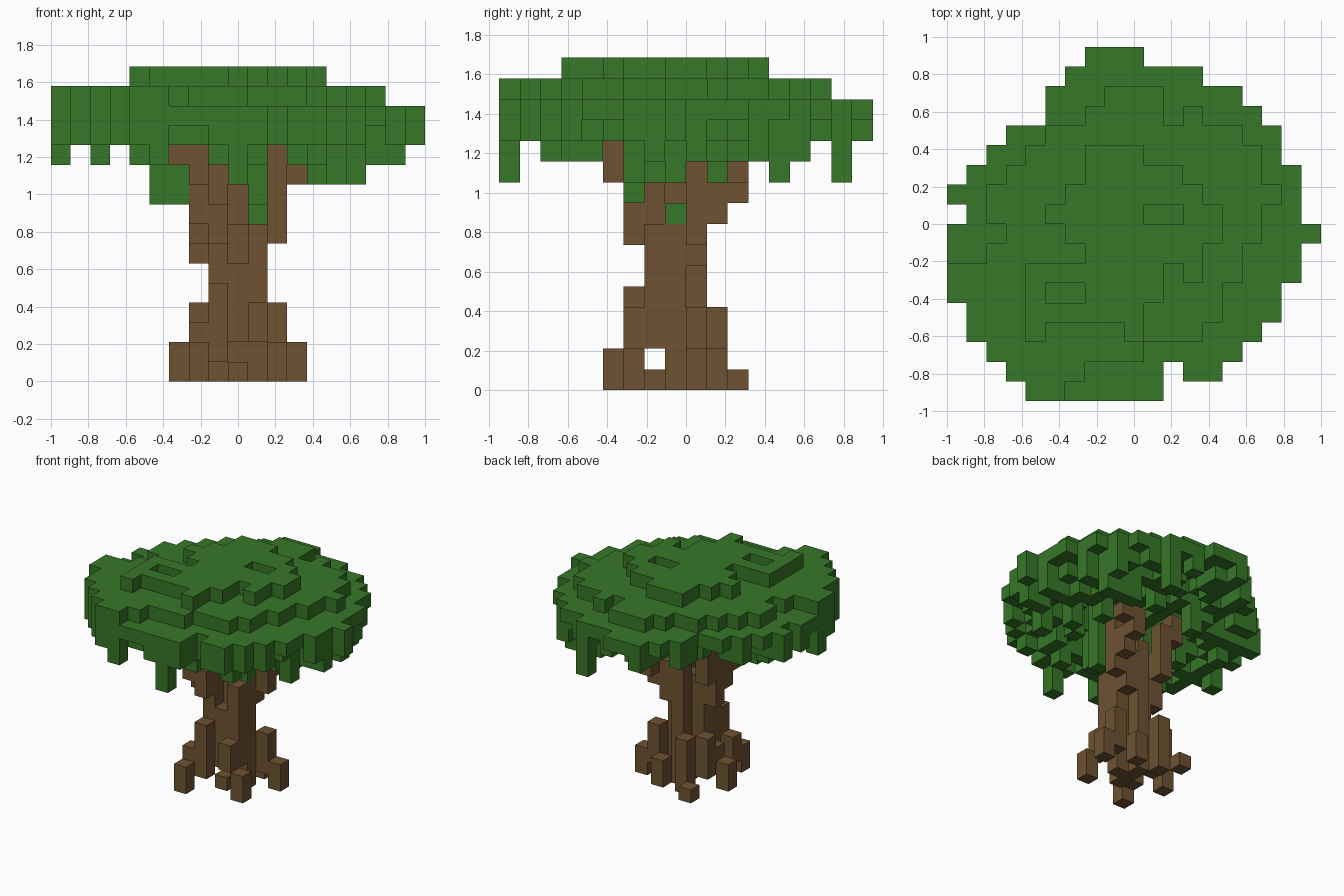
import bpy
import bmesh
import random
from mathutils import Vector

random.seed(7)
if "Cube" in bpy.data.objects:
    bpy.data.objects.remove(bpy.data.objects["Cube"], do_unlink=True)

S = 2 / 19                                  # edge length of one block
ORIGIN = Vector((-1, -9 * S, 0))
DIRS = [Vector(d) for d in ((1, 0, 0), (-1, 0, 0), (0, 1, 0),
                            (0, -1, 0), (0, 0, 1), (0, 0, -1))]


def material(name, color):
    mat = bpy.data.materials.new(name)
    mat.use_nodes = True
    mat.diffuse_color = color
    mat.node_tree.nodes["Principled BSDF"].inputs["Base Color"].default_value = color
    return mat


def plan(first_row, rows):
    """Read rows of 'start-end' spans, front to back, as a set of (x, y)."""
    cells = set()
    for j, row in enumerate(rows.split(), first_row):
        for span in row.split(","):
            a, b = map(int, span.split("-"))
            cells |= {(i, j) for i in range(a, b)}
    return cells


def erode(cells):
    return {(i, j) for i, j in cells
            if {(i + 1, j), (i - 1, j), (i, j + 1), (i, j - 1)} <= cells}


def column(cells, i, j, low, high):
    """Stack blocks from layer low up to and including layer high."""
    cells |= {(i, j, k) for k in range(low, high + 1)}


def build(name, cells, mat):
    """Make one mesh of the exposed faces of a set of blocks."""
    bm = bmesh.new()
    for cell in sorted(cells):
        for d in DIRS:
            if tuple(int(c + e) for c, e in zip(cell, d)) in cells:
                continue
            u = Vector((d.y, d.z, d.x))
            v = d.cross(u)
            mid = Vector(cell) + Vector((.5, .5, .5)) + d / 2
            corners = [mid + (u * a + v * b) / 2
                       for a, b in ((-1, -1), (1, -1), (1, 1), (-1, 1))]
            bm.faces.new([bm.verts.new(ORIGIN + c * S) for c in corners])
    bmesh.ops.remove_doubles(bm, verts=bm.verts, dist=S / 100)
    mesh = bpy.data.meshes.new(name)
    bm.to_mesh(mesh)
    bm.free()
    mesh.materials.append(mat)
    obj = bpy.data.objects.new(name, mesh)
    bpy.context.scene.collection.objects.link(obj)
    return obj


# Trunk core
trunk = set()
for core_column in ((9, 8, 0, 7), (8, 8, 1, 7), (10, 8, 0, 7), (9, 9, 0, 9),
                    (9, 7, 2, 5), (9, 7, 0, 0), (10, 7, 2, 7), (8, 7, 2, 6)):
    column(trunk, *core_column)

# Roots
for root in ((7, 5, 0, 1), (11, 6, 0, 1), (12, 9, 0, 1), (10, 10, 0, 1),
             (7, 11, 0, 0), (8, 10, 0, 3), (6, 8, 0, 1), (11, 9, 1, 3),
             (8, 6, 1, 4), (7, 6, 1, 2), (7, 9, 1, 3), (7, 8, 1, 2),
             (10, 6, 2, 3)):
    column(trunk, *root)

# Branches
for branch in ((7, 8, 6, 9), (7, 7, 7, 9), (8, 6, 7, 8), (8, 7, 7, 10),
               (7, 6, 8, 10), (7, 5, 10, 11), (6, 5, 11, 12), (10, 9, 6, 8),
               (11, 9, 7, 11), (11, 10, 8, 9), (11, 11, 9, 10),
               (12, 11, 10, 10), (7, 9, 8, 11), (6, 9, 11, 12)):
    column(trunk, *branch)

# Canopy plans, from the widest layer to the crown
outline = plan(0, "4-11 3-11,12-14 2-15 1-16 1-17 0-17 0-18 0-18 0-19 1-18 "
                  "0-18 1-18 2-17 3-17 5-16 5-15 6-13 7-10")
upper = plan(0, "4-6 3-7 2-10 1-13 1-14 0-14 0-15 2-15 3-16 2-16 2-17 "
                "3-16 4-16 5-15 7-11,12-13 8-11")
crown = plan(3, "4-5,9-10 4-10 4-5,7-11 4-11,12-13 7-13 6-14 5-10,12-14 "
                "6-13 7-12 7-10")
leaves = {(i, j, 15) for i, j in crown} | {(i, j, 14) for i, j in upper}

# Hollow rim: thinner and more ragged toward the bottom
rim = erode(erode(outline))
inner = erode(erode(rim))
for i, j in sorted(outline):
    if (i, j) not in upper or (i, j) not in rim or random.random() < .35:
        leaves.add((i, j, 13))
    if (i, j) not in inner and random.random() < .6:
        column(leaves, i, j, 12, 13)
        clear = i not in (6, 7, 11) and j != 5
        if clear and 3 < i < 18 and 1 < j < 16 and random.random() < .35:
            leaves.add((i, j, 11))

# Hanging leaf strands
for strand in ((9, 0, 10, 12), (5, 0, 11, 12), (0, 6, 11, 12), (13, 13, 10, 12),
               (15, 13, 10, 12), (12, 16, 10, 12), (14, 13, 10, 12),
               (5, 6, 9, 13), (6, 6, 9, 13), (10, 6, 9, 13), (13, 10, 10, 13),
               (13, 7, 10, 11), (14, 8, 10, 13), (15, 6, 10, 12),
               (17, 7, 11, 12), (18, 8, 12, 13), (8, 3, 11, 12),
               (12, 3, 11, 12), (4, 7, 11, 13), (2, 9, 11, 12),
               (10, 12, 11, 13), (6, 11, 11, 13), (15, 9, 11, 12)):
    column(leaves, *strand)
leaves.add((10, 8, 8))

build("trunk", trunk, material("bark brown", (.156, .086, .031, 1)))
build("canopy", leaves - trunk, material("leaf green", (.037, .186, .021, 1)))
